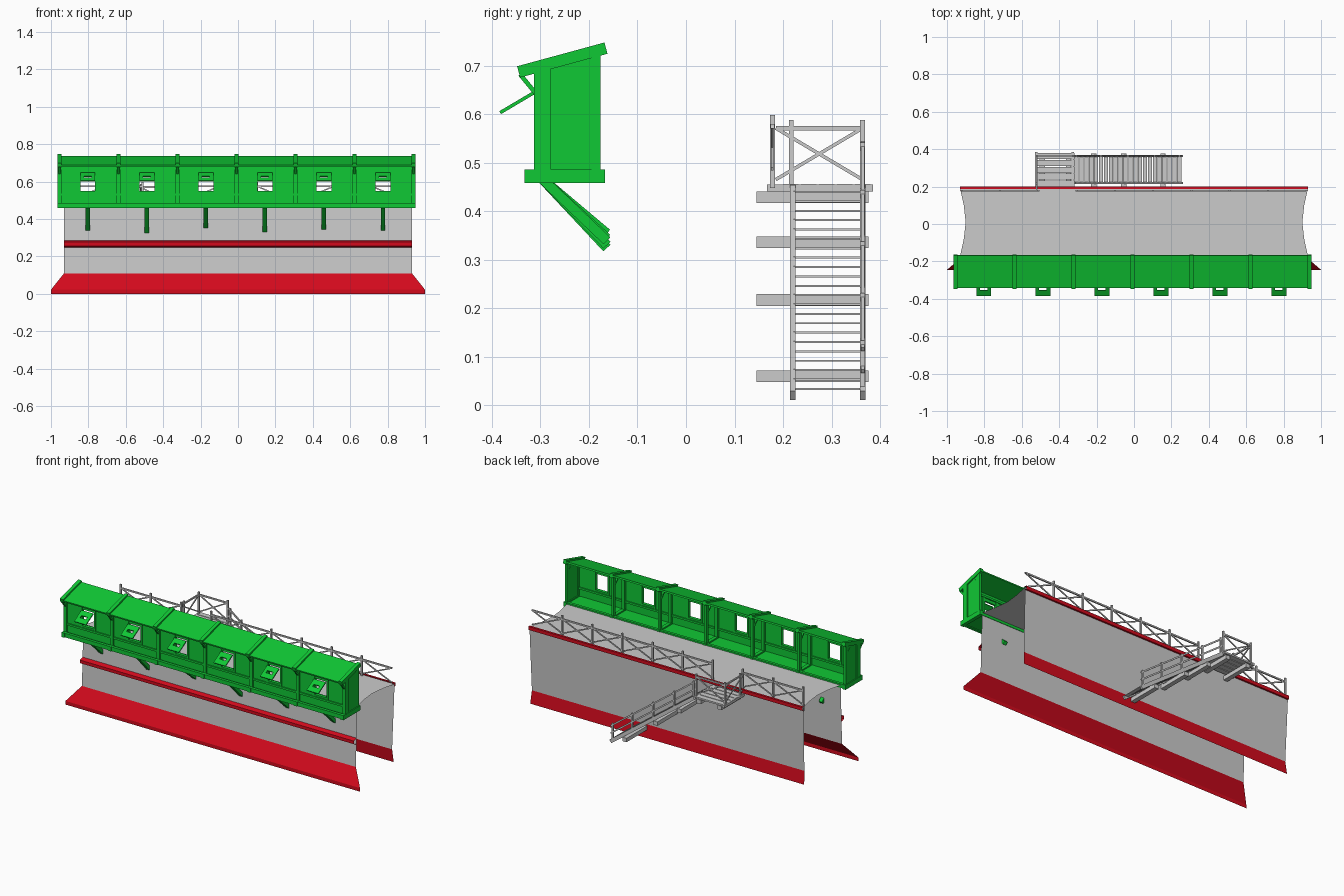
import bpy, bmesh
from mathutils import Vector, Matrix

if "Cube" in bpy.data.objects:
    bpy.data.objects.remove(bpy.data.objects["Cube"])

def material(name, rgb):
    m = bpy.data.materials.new(name)
    m.diffuse_color = (*rgb, 1)
    m.use_nodes = True
    m.node_tree.nodes["Principled BSDF"].inputs["Base Color"].default_value = m.diffuse_color
    return m

GREEN = material("green_paint", (0.005, 0.58, 0.035))
RED = material("red_paint", (0.65, 0.003, 0.012))
X, Y, Z = Vector((1, 0, 0)), Vector((0, 1, 0)), Vector((0, 0, 1))

def finish(name, bm, mat=None):
    me = bpy.data.meshes.new(name)
    bm.to_mesh(me)
    bm.free()
    ob = bpy.data.objects.new(name, me)
    if mat:
        me.materials.append(mat)
    bpy.context.collection.objects.link(ob)
    return ob

def box(bm, x0, x1, y0, y1, z0, z1):
    c = Vector((x0 + x1, y0 + y1, z0 + z1)) / 2
    m = Matrix.Translation(c) @ Matrix.Diagonal((x1 - x0, y1 - y0, z1 - z0, 1))
    bmesh.ops.create_cube(bm, size=1, matrix=m)

def beam(bm, p, q, width, depth, axis):
    """Bar from p to q; width is measured along axis, depth across it."""
    p, q = Vector(p), Vector(q)
    d = q - p
    n = d.normalized().cross(axis)
    m = Matrix((d, axis * width, n * depth)).transposed().to_4x4()
    m.translation = (p + q) / 2
    bmesh.ops.create_cube(bm, size=1, matrix=m)

def sheet(name, rows, mat=None):
    """Open strip along x through rows of (half length, y, z)."""
    bm = bmesh.new()
    pairs = [(bm.verts.new((-h, y, z)), bm.verts.new((h, y, z))) for h, y, z in rows]
    for (a, b), (c, d) in zip(pairs, pairs[1:]):
        bm.faces.new((a, b, d, c))
    return finish(name, bm, mat)

# Masonry shell, open at both ends and underneath
W = 0.93
sheet("front_wall", [(W, -0.185, 0.11), (W, -0.172, 0.476)])
sheet("walkway", [(W, -0.172, 0.476), (0.91, -0.08, 0.476), (0.9, 0.01, 0.476),
                  (0.91, 0.1, 0.476), (W, 0.19, 0.476)])
sheet("back_wall", [(W, 0.19, 0.476), (0.925, 0.173, 0.08)])
sheet("back_base", [(0.925, 0.173, 0.08), (W, 0.182, 0)], RED)
sheet("front_base", [(1, -0.245, 0), (1, -0.245, 0.022), (W, -0.185, 0.11)], RED)
sheet("front_stripe", [(W, -0.181, 0.247), (W, -0.204, 0.257), (W, -0.204, 0.276),
                       (W, -0.179, 0.285)], RED)
sheet("back_coping", [(W, 0.186, 0.481), (W, 0.2, 0.481), (W, 0.2, 0.46),
                      (W, 0.189, 0.46)], RED)

# Timber gallery: floor, roof, end panels
frames = [-0.955 + 0.3155 * i for i in range(7)]
X0, X1 = frames[0], frames[-1]
bays = [(a + b) / 2 - 0.006 for a, b in zip(frames, frames[1:])]
bm = bmesh.new()
box(bm, X0, X1, -0.325, -0.175, 0.464, 0.478)
box(bm, X0, X1, -0.33, -0.312, 0.46, 0.485)
box(bm, X0, X1, -0.187, -0.17, 0.46, 0.485)
finish("gallery_floor", bm, GREEN)

bm = bmesh.new()
xm = (X0 + X1) / 2
beam(bm, (xm, -0.342, 0.685), (xm, -0.167, 0.733), X1 - X0, 0.01, X)
finish("gallery_roof", bm, GREEN)

bm = bmesh.new()
for x in (X0, X1):
    lo = [(-0.3, 0.48), (-0.18, 0.48), (-0.18, 0.725), (-0.3, 0.692)]
    f = bm.faces.new([bm.verts.new((x - 0.005, y, z)) for y, z in lo])
    ext = bmesh.ops.extrude_face_region(bm, geom=[f])
    bmesh.ops.translate(bm, vec=X * 0.01,
                        verts=[v for v in ext["geom"] if isinstance(v, bmesh.types.BMVert)])
bmesh.ops.holes_fill(bm, edges=bm.edges)
bmesh.ops.recalc_face_normals(bm, faces=bm.faces)
finish("gallery_end_panels", bm, GREEN)

# Frames: floor joist, posts, rafter and eave brace
bm = bmesh.new()
for x in frames:
    box(bm, x - 0.011, x + 0.011, -0.333, -0.167, 0.458, 0.486)
    box(bm, x - 0.01, x + 0.01, -0.313, -0.278, 0.48, 0.692)
    box(bm, x - 0.008, x + 0.008, -0.195, -0.176, 0.48, 0.722)
    beam(bm, (x, -0.345, 0.687), (x, -0.165, 0.736), 0.022, 0.024, X)
    beam(bm, (x, -0.342, 0.682), (x, -0.31, 0.643), 0.012, 0.009, X)
    beam(bm, (x, -0.19, 0.665), (x, -0.235, 0.71), 0.012, 0.009, X)
finish("gallery_frames", bm, GREEN)

# Front boarding with one square opening in each bay
w, zb, zt = 0.04, 0.55, 0.647
bm = bmesh.new()
for c in bays:
    a, b = c - 0.153, c + 0.163
    box(bm, a, c - w, -0.302, -0.292, 0.48, 0.695)
    box(bm, c + w, b, -0.302, -0.292, 0.48, 0.695)
    box(bm, c - w, c + w, -0.302, -0.292, 0.48, zb)
    box(bm, c - w, c + w, -0.302, -0.292, zt, 0.695)
finish("gallery_front", bm, GREEN)

bm = bmesh.new()
for z in (0.525, 0.665):
    box(bm, X0, X1, -0.309, -0.285, z, z + 0.012)
for c in bays:
    for s in (-1, 1):
        x = c + s * (w + 0.006)
        box(bm, x - 0.006, x + 0.006, -0.307, -0.287, 0.53, 0.67)
    box(bm, c - w, c + w, -0.307, -0.287, zb - 0.01, zb)
finish("gallery_rails", bm, GREEN)

# Propped shutters, each with a slot
bm = bmesh.new()
P, Q = Vector((0, -0.312, 0.645)), Vector((0, -0.383, 0.603))
for c in bays:
    o = X * c
    at = lambda t: o + P.lerp(Q, t)
    beam(bm, at(0), at(0.4), 2 * w, 0.007, X)
    beam(bm, at(0.6), at(1), 2 * w, 0.007, X)
    for s in (-1, 1):
        k = X * s * 0.03
        beam(bm, at(0.4) + k, at(0.6) + k, 0.02, 0.007, X)
finish("shutters", bm, GREEN)

# Sloping struts under the gallery
bm = bmesh.new()
for c, z in zip(bays, (0.345, 0.33, 0.36, 0.336, 0.35, 0.345)):
    beam(bm, (c, -0.296, 0.466), (c, -0.163, z - 0.006), 0.022, 0.02, X)
finish("gallery_struts", bm, GREEN)

# Cross-braced railing helper and the walkway railing
def rail_bay(bm, a, b, axis, z0, z1):
    a, b = Vector(a), Vector(b)
    beam(bm, a + Z * z1, b + Z * z1, 0.008, 0.009, axis)
    beam(bm, a + Z * z0, b + Z * z1, 0.005, 0.007, axis)
    beam(bm, a + Z * z1, b + Z * z0, 0.005, 0.007, axis)

def post(bm, x, y, z0, z1, r=0.005):
    box(bm, x - r, x + r, y - r, y + r, z0, z1)

bm = bmesh.new()
xs = [-0.92 + 0.2045 * i for i in range(10)]
for i, x in enumerate(xs[:-1]):
    post(bm, x, 0.178, 0.448, 0.598)
    if i != 2:      # gap where the stair landing joins
        rail_bay(bm, (x, 0.178, 0), (xs[i + 1], 0.178, 0), Y, 0.487, 0.575)
finish("walkway_railing", bm)

# Stair landing
bm = bmesh.new()
for i in range(5):
    y = 0.2 + i * 0.037
    box(bm, -0.527, -0.318, y, y + 0.032, 0.446, 0.456)
box(bm, -0.53, -0.515, 0.167, 0.385, 0.44, 0.455)
box(bm, -0.335, -0.32, 0.167, 0.385, 0.44, 0.455)
finish("landing_planks", bm)

bm = bmesh.new()
for x, y in ((-0.52, 0.217), (-0.52, 0.364), (-0.325, 0.364)):
    post(bm, x, y, 0.44, 0.588)
rail_bay(bm, (-0.52, 0.185, 0), (-0.52, 0.364, 0), X, 0.465, 0.571)
rail_bay(bm, (-0.52, 0.364, 0), (-0.325, 0.364, 0), Y, 0.465, 0.571)
finish("landing_railing", bm)

# Stair flight: stringers, treads, handrail
TOP, BOT = Vector((-0.32, 0, 0.445)), Vector((0.255, 0, 0.02))
bm = bmesh.new()
for y in (0.22, 0.364):
    beam(bm, TOP + Y * y, BOT + Y * y, 0.011, 0.022, Y)
finish("stair_stringers", bm)

bm = bmesh.new()
for i in range(22):
    p = TOP.lerp(BOT, (i + 0.5) / 22)
    box(bm, p.x - 0.011, p.x + 0.011, 0.222, 0.362, p.z + 0.002, p.z + 0.006)
finish("stair_treads", bm)

bm = bmesh.new()
for t in (0.02, 0.25, 0.5, 0.75, 0.98):
    p = TOP.lerp(BOT, t)
    post(bm, p.x, 0.364, p.z - 0.008, p.z + 0.105)
for h in (0.05, 0.095):
    beam(bm, TOP + Y * 0.364 + Z * h, BOT + Y * 0.364 + Z * h, 0.007, 0.009, Y)
finish("stair_handrail", bm)

# Support beams running out of the wall
bm = bmesh.new()
for x, z in ((-0.49, 0.429), (-0.35, 0.429), (-0.215, 0.336), (-0.055, 0.217), (0.155, 0.06)):
    box(bm, x - 0.014, x + 0.014, 0.145, 0.376, z - 0.012, z + 0.012)
finish("stair_supports", bm)
